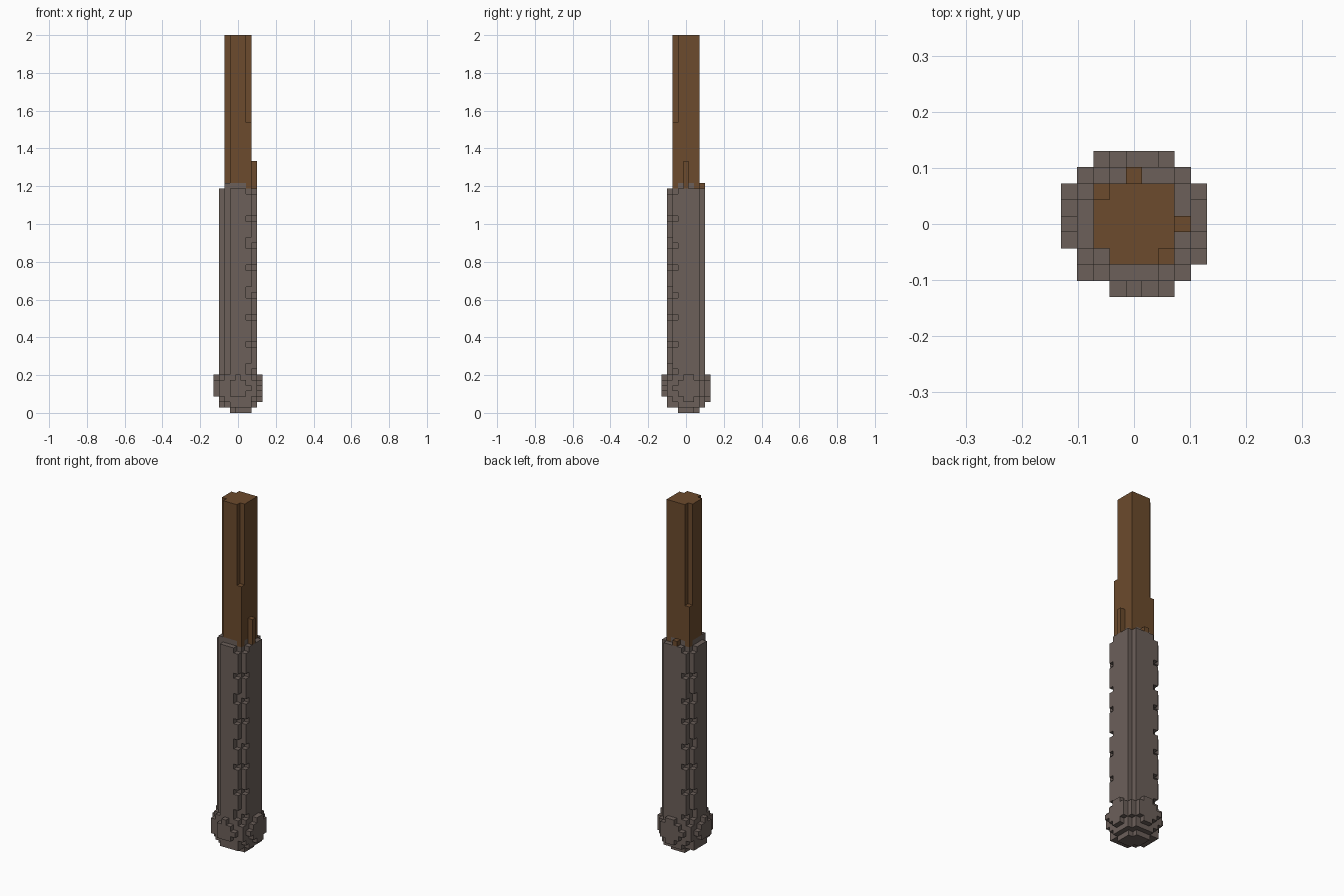
import bpy, bmesh, math
from mathutils import Vector

if "Cube" in bpy.data.objects:
    bpy.data.objects.remove(bpy.data.objects["Cube"], do_unlink=True)

LAYERS = 69
CELL = 2 / LAYERS          # edge of one block
GRIP_TOP, POMMEL_TOP = 41, 7


def material(name, rgb):
    mat = bpy.data.materials.new(name)
    mat.use_nodes = True
    colour = (*rgb, 1)
    mat.diffuse_color = colour
    bsdf = mat.node_tree.nodes["Principled BSDF"]
    bsdf.inputs["Base Color"].default_value = colour
    bsdf.inputs["Roughness"].default_value = 0.9
    return mat


def box(xs, ys, zs):
    """Blocks in inclusive x and y ranges and a half-open z range."""
    return {(x, y, z) for x in range(xs[0], xs[1] + 1)
            for y in range(ys[0], ys[1] + 1) for z in range(*zs)}


def build(name, cells, solid, mat):
    """Skin a set of blocks, leaving out faces buried against other blocks."""
    bm = bmesh.new()
    for cell in cells:
        for axis in range(3):
            for sign in (-1, 1):
                n = Vector((0, 0, 0))
                n[axis] = sign
                near = tuple(int(a + b) for a, b in zip(cell, n))
                if near in solid:
                    continue
                u = Vector((0, 0, 0))
                u[(axis + 1) % 3] = 1
                v = n.cross(u)
                mid = Vector(cell) + Vector((0, 0, 0.5)) + n / 2
                quad = [mid + (u * a + v * b) / 2
                        for a, b in ((-1, -1), (1, -1), (1, 1), (-1, 1))]
                bm.faces.new([bm.verts.new(p * CELL) for p in quad])
    bmesh.ops.remove_doubles(bm, verts=bm.verts, dist=CELL / 100)
    bmesh.ops.dissolve_limit(bm, angle_limit=math.radians(1),
                             verts=bm.verts, edges=bm.edges)
    mesh = bpy.data.meshes.new(name)
    bm.to_mesh(mesh)
    bm.free()
    mesh.materials.append(mat)
    obj = bpy.data.objects.new(name, mesh)
    bpy.context.collection.objects.link(obj)


def mirrored(cells):
    """Add the copy reflected across the x = y diagonal."""
    return cells | {(y, x, z) for x, y, z in cells}


# Wooden shaft: square bar with three of its edges cut away to different heights
shaft = box((-2, 2), (-2, 2), (GRIP_TOP, LAYERS))
for x, y, start in ((-2, -2, GRIP_TOP), (2, -2, 53), (-2, 2, 49)):
    shaft -= box((x, x), (y, y), (start, LAYERS))

# Splinters rising beside the shaft
splinters = box((3, 3), (0, 0), (GRIP_TOP, 46)) | box((0, 0), (3, 3), (GRIP_TOP, 42))

# Stone grip: round column
grip = box((-3, 3), (-2, 2), (POMMEL_TOP, GRIP_TOP)) | \
    box((-2, 2), (-3, 3), (POMMEL_TOP, GRIP_TOP))
grip -= mirrored(box((-3, -3), (-2, -2), (POMMEL_TOP, GRIP_TOP)))

# Ragged top edge of the grip around the wood
rim = box((-2, 1), (-2, -2), (GRIP_TOP, GRIP_TOP + 1)) | \
    box((-2, -2), (-2, 1), (GRIP_TOP, GRIP_TOP + 1)) | \
    box((2, 2), (-1, 1), (GRIP_TOP, GRIP_TOP + 1)) | \
    box((-1, 1), (2, 2), (GRIP_TOP, GRIP_TOP + 1))
shaft -= rim
grip |= rim

# Chips along the two worn edges: full bites, then half bites on one face
for layer in (12, 17, 26, 35, 40):
    grip -= mirrored(box((2, 2), (-3, -3), (layer, layer + 1))
                     | box((3, 3), (-2, -2), (layer, layer + 1)))
for layer in (7, 21, 30):
    grip -= mirrored(box((2, 2), (-3, -3), (layer, layer + 2)))
    grip -= mirrored(box((3, 3), (-2, -2), (layer, layer + 1)))

# Pommel: knobbly ball stepped in towards the bottom
pommel = box((-1, 2), (-1, 2), (0, 1))
pommel -= box((2, 2), (2, 2), (0, 1)) | box((-1, -1), (-1, -1), (0, 1))
pommel |= box((-2, 2), (-2, 2), (1, POMMEL_TOP))
pommel |= mirrored(box((-1, 2), (-3, 3), (1, POMMEL_TOP)))
pommel |= mirrored(box((-2, 2), (-3, 3), (2, POMMEL_TOP)))
pommel |= mirrored(box((-3, 3), (-3, 3), (3, 6)))
pommel |= mirrored(box((-1, 1), (-4, -4), (3, 6)) | box((0, 0), (-4, -4), (3, 7))
                   | box((2, 2), (-4, -4), (4, 5)))
pommel |= mirrored(box((-1, 2), (4, 4), (3, 6)) | box((0, 1), (4, 4), (2, 7))
                   | box((-2, -2), (4, 4), (4, 5)))

wood = material("brown_wood", (0.15, 0.07, 0.026))
stone = material("grey_stone", (0.15, 0.117, 0.102))
solid = shaft | splinters | grip | pommel
build("shaft", shaft, solid, wood)
build("splinters", splinters, solid, wood)
build("grip", grip, solid, stone)
build("pommel", pommel, solid, stone)
